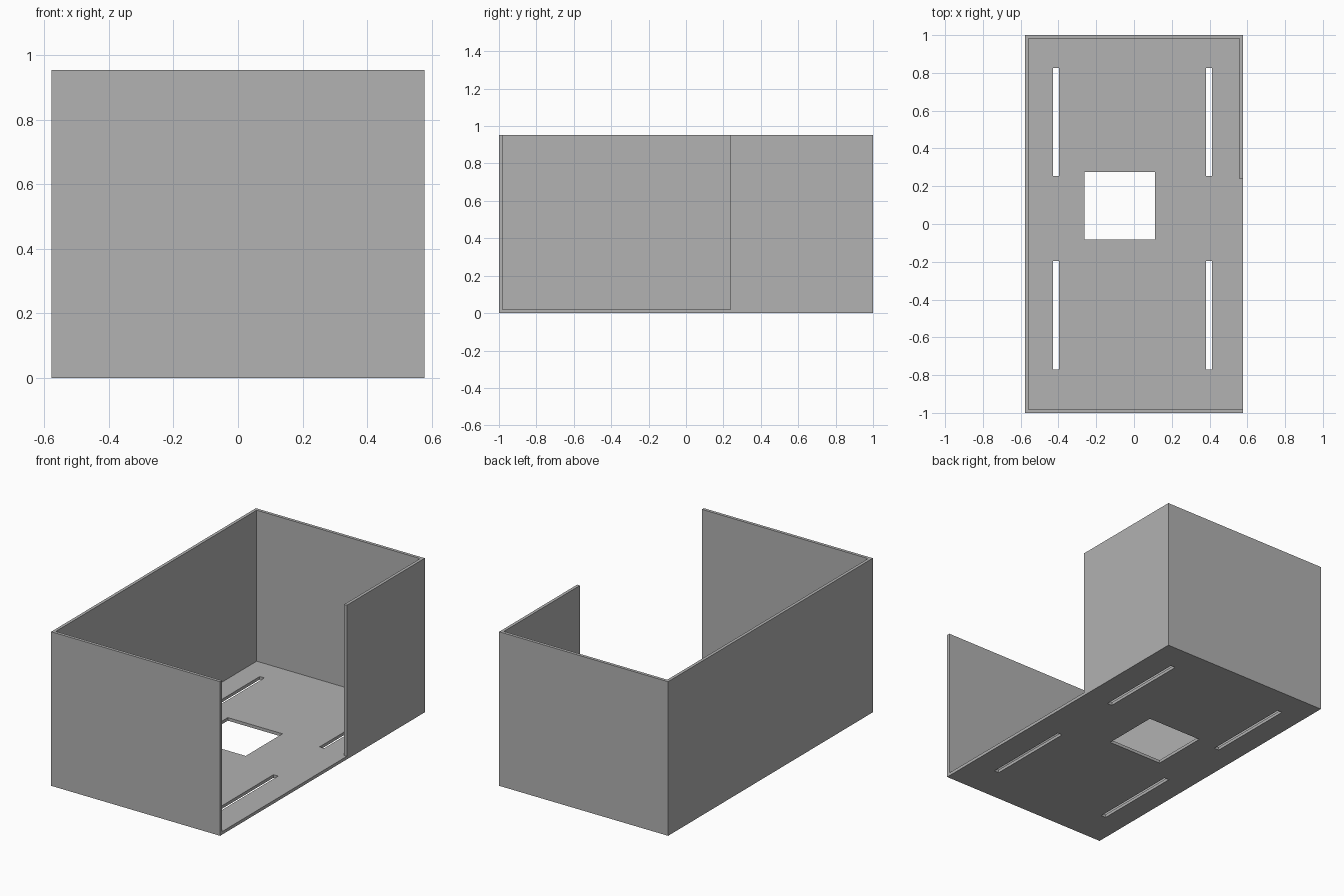
import bpy
import bmesh

cube = bpy.data.objects.get("Cube")
if cube:
    bpy.data.objects.remove(cube, do_unlink=True)

X, Y, HEIGHT = 0.578, 1.0, 0.953   # half width, half length, full height
T = 0.019                          # sheet thickness
STUB = 0.238                       # where the short side wall ends

grey = bpy.data.materials.new("plain grey")
grey.use_nodes = True
color = (0.445, 0.445, 0.445, 1)
grey.diffuse_color = color
grey.node_tree.nodes["Principled BSDF"].inputs["Base Color"].default_value = color


def extrude_object(name, bm, z0, z1):
    """Turn flat faces lying at z0 into a solid reaching z1."""
    base = list(bm.faces)
    result = bmesh.ops.extrude_face_region(bm, geom=base, use_keep_orig=True)
    for v in result["geom"]:
        if isinstance(v, bmesh.types.BMVert):
            v.co.z += z1 - z0
    bmesh.ops.recalc_face_normals(bm, faces=bm.faces)
    mesh = bpy.data.meshes.new(name)
    bm.to_mesh(mesh)
    bm.free()
    mesh.materials.append(grey)
    obj = bpy.data.objects.new(name, mesh)
    bpy.context.collection.objects.link(obj)
    return obj


# Floor: a grid of cells, leaving out the slots and the square opening
slots = [(x, x + 0.032, y, y + 0.572)
         for x in (-0.429, 0.381) for y in (-0.769, 0.253)]
holes = slots + [(-0.263, 0.111, -0.083, 0.276)]
xs = sorted({-X, X} | {x for h in holes for x in h[:2]})
ys = sorted({-Y, Y} | {y for h in holes for y in h[2:]})

bm = bmesh.new()
grid = {(x, y): bm.verts.new((x, y, 0)) for x in xs for y in ys}
for x0, x1 in zip(xs, xs[1:]):
    for y0, y1 in zip(ys, ys[1:]):
        cx, cy = (x0 + x1) / 2, (y0 + y1) / 2
        if not any(a < cx < b and c < cy < d for a, b, c, d in holes):
            bm.faces.new([grid[p] for p in ((x0, y0), (x1, y0), (x1, y1), (x0, y1))])
bmesh.ops.delete(bm, geom=[v for v in bm.verts if not v.link_faces], context="VERTS")
extrude_object("floor", bm, 0, T)

# Walls: one continuous folded sheet, open along part of the +x side
outer = [(X, -Y), (-X, -Y), (-X, Y), (X, Y), (X, STUB)]
inner = [(X, T - Y), (T - X, T - Y), (T - X, Y - T), (X - T, Y - T), (X - T, STUB)]
bm = bmesh.new()
out_v = [bm.verts.new((x, y, T)) for x, y in outer]
in_v = [bm.verts.new((x, y, T)) for x, y in inner]
for i in range(len(outer) - 1):
    bm.faces.new((out_v[i], in_v[i], in_v[i + 1], out_v[i + 1]))
extrude_object("walls", bm, T, HEIGHT)
